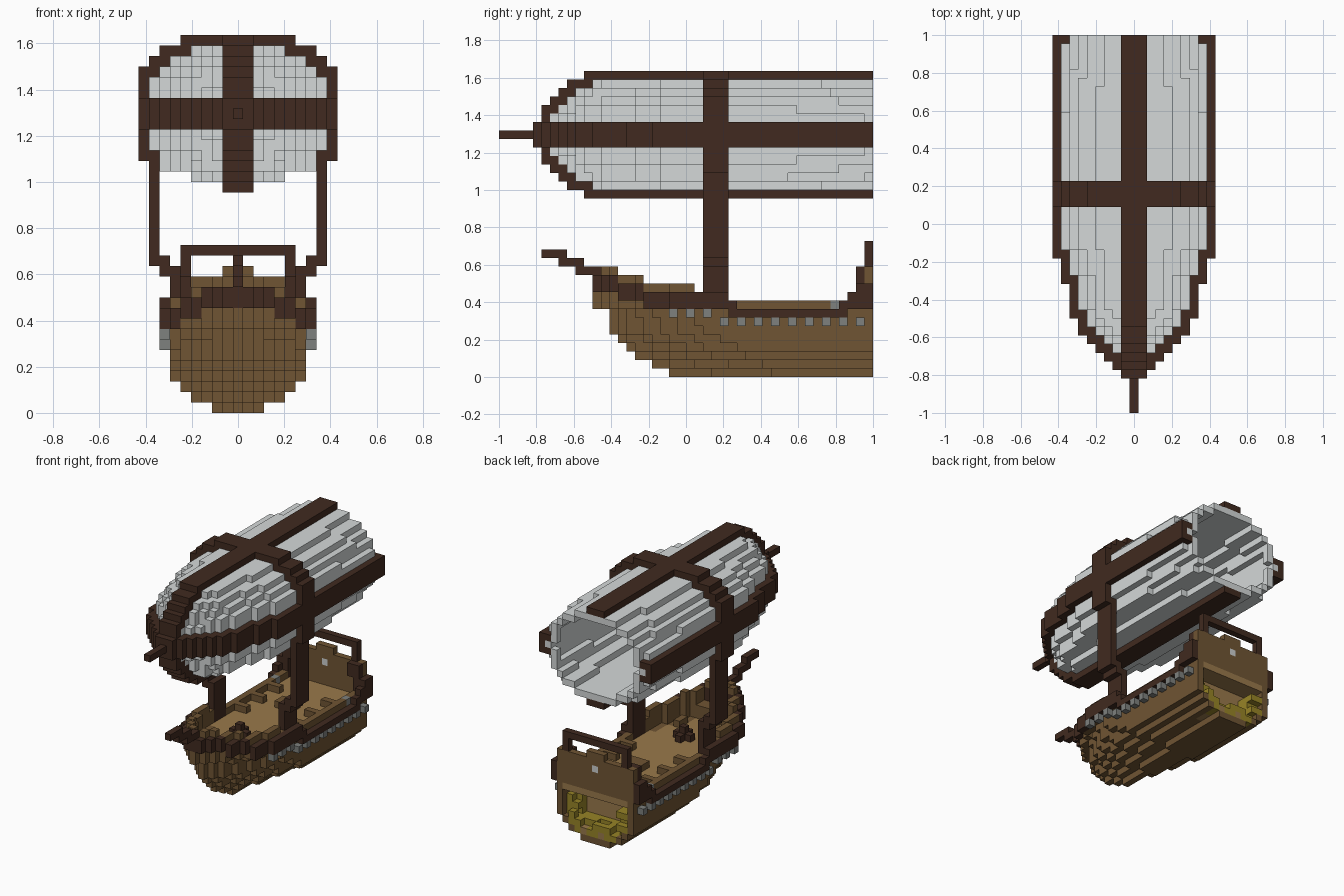
import bpy, bmesh, random
from itertools import product

cube = bpy.data.objects.get("Cube")
if cube:
    bpy.data.objects.remove(cube, do_unlink=True)

V = 1 / 22            # block size
LEN, MID = 44, 28     # blocks along y, balloon centre height
random.seed(4)


def material(name, rgb):
    m = bpy.data.materials.new(name)
    m.use_nodes = True
    m.diffuse_color = (*rgb, 1)
    m.node_tree.nodes["Principled BSDF"].inputs["Base Color"].default_value = (*rgb, 1)
    return m


dark = material("dark_timber", (0.052, 0.023, 0.014))
brown = material("hull_brown", (0.16, 0.09, 0.033))
tan = material("deck_tan", (0.32, 0.19, 0.07))
cloth = material("balloon_cloth", (0.66, 0.69, 0.69))
iron = material("cannon_grey", (0.21, 0.22, 0.21))
gold = material("stern_gold", (0.31, 0.23, 0.02))
glass = material("lamp_white", (0.6, 0.62, 0.62))

parts = {"balloon": cloth, "balloon_straps": dark, "balloon_ring": dark, "nose_spike": dark,
         "support_struts": dark, "hull": brown, "deck": tan, "rail": dark, "bowsprit": dark,
         "cannons": iron, "stern_panel": brown, "stern_frame": dark, "stern_treasure": gold,
         "stern_lamp": glass, "capstan": dark, "deck_boxes": brown}
grid = {}


def put(part, xs, ys, zs, mirror=False):
    for x, y, z in product(xs, ys, zs):
        grid[x, y, z] = part
        if mirror:
            grid[-x, y, z] = part


def step(y, starts):
    """Count how many of the ascending step positions y has passed."""
    return sum(y >= s for s in starts)


# Balloon envelope: stepped outer half width and half height along y
def outer_x(y):
    return step(y, (4, 5, 6, 7, 8, 9, 11, 15, 18))


def outer_z(y):
    return 1 + 2 * step(y, (5,)) + step(y, (6, 7, 8, 10))


def in_balloon(x, y, z):
    if y < 6 or y >= LEN:
        return y >= LEN
    a, b = outer_x(y - 1) - 0.5, outer_z(y - 1) - 0.5
    power = 2.6 - 0.06 * max(0, y - 33)      # rounder toward the open end
    if y == LEN - 1:
        a -= 0.5
    dz = abs(z - MID)
    if z == MID - 5:
        dz = 4.5
    return (abs(x) / a) ** power + (dz / b) ** power <= 1


SIDES = ((1, 0), (-1, 0), (0, 1), (0, -1))
for x, y, z in product(range(-9, 10), range(4, LEN), range(21, 36)):
    dz = abs(z - MID)
    if in_balloon(x, y, z):
        around = [in_balloon(x + i, y, z + k) for i, k in SIDES]
        if not all(around) or not in_balloon(x, y - 1, z) or not in_balloon(x, y + 1, z):
            grid[x, y, z] = "balloon"
    elif (abs(x) <= 1 and dz <= outer_z(y)) or (dz <= 1 and abs(x) <= outer_x(y)):
        grid[x, y, z] = "balloon_straps"
    elif 24 <= y <= 26 and z >= 24 and any(
            in_balloon(x + i, y, z + k) for i, k in product((-1, 0, 1), repeat=2)):
        grid[x, y, z] = "balloon_ring"
put("nose_spike", [0], range(4), [MID])


# Hull: pointed plan that shortens and narrows toward the keel
def half_width(y, z):
    cap = (2, 4, 5, 6)[min(z, 3)]
    start = (20, 18, 16, 15, 14, 13, 13, 13, 11)[min(z, 8)]
    if y < start:
        return -1
    length = 20 - min(z, 8)
    t = max(0, start + length - 1 - y) / length
    return int((cap + 0.5) * (1 - t ** 1.7))


def bulwark_top(y):
    return 11 + step(y, (12,)) - step(y, (14, 17, 23, 27))


for y in range(11, LEN):
    for z in range(bulwark_top(y) + 1):
        w = half_width(y, z)
        for x in range(-w, w + 1):
            edge = abs(x) == w or abs(x) > half_width(y - 1, z)
            if z < 7 or edge or (y < 16 and z < 10):
                grid[x, y, z] = "hull"
            elif z == 7:
                grid[x, y, z] = "deck"

# Open stern cavity lined with gold
for y, z in product(range(40, LEN), range(1, 7)):
    w = half_width(y, z) - 1
    for x in range(-w, w + 1):
        lining = abs(x) >= w - 1 or z <= 2
        if y == 40:
            grid[x, y, z] = "deck"
        elif lining and z <= 5 and random.random() < 0.85 - 0.15 * (y - 41):
            grid[x, y, z] = "stern_treasure"
        elif z == 1:
            grid[x, y, z] = "deck"
        else:
            grid.pop((x, y, z), None)


# Rail follows the sheer, one block outside the hull
def rail_rows(y):
    if y < 27:
        low = 10 - step(y, (14, 17))
        return (low, low + 1)
    return ((7, 8), (7,), (7, 8), (8, 9), (8, 9, 10))[step(y, (28, 40, 41, 42))]


for y in range(11, LEN):
    for z in rail_rows(y):
        w = half_width(y, 8)
        ahead = half_width(y + 1, 8)
        for x in range(-7, 8):
            if w < abs(x) <= max(w + 1, ahead) or (y < 14 and grid.get((x, y, z)) == "hull"):
                grid[x, y, z] = "rail"

# Bowsprit
for ys, z in ((range(5, 8), 14), (range(7, 10), 13), (range(9, 12), 12)):
    put("bowsprit", [0], ys, [z])

# Struts stepping from the ring down to the rail
for x, zs in ((8, range(14, 25)), (7, range(13, 15)), (6, range(8, 14))):
    put("support_struts", [x], range(24, 27), zs, True)

# Cannons below the rail
put("cannons", [7], range(20, 25, 2), [7], True)
put("cannons", [7], range(26, LEN, 2), [6], True)
put("cannons", [6], [39], [8], True)

# Stern panel, lamp and frame
put("stern_panel", range(-6, 7), [43], range(8, 13))
put("stern_panel", range(-1, 2), [43], [13])
put("stern_lamp", [0], [43], [11])
put("stern_frame", [6], [42], range(8, 13), True)
put("stern_frame", [5], [42], range(11, 13), True)
put("stern_frame", [5], [43], range(13, 16), True)
put("stern_frame", range(-5, 6), [43], [15])

# Deck fittings
put("capstan", [0], range(21, 24), [8])
put("capstan", [1], [22], [8], True)
put("capstan", [0], [22], [9])
put("deck_boxes", [4, 5], range(29, 41, 4), [8], True)
put("deck_boxes", [-1, 0, 1], [33, 34], [8])
put("deck_boxes", [3], [18, 19], [8], True)


# Skin each part with its exposed block faces only
def build(part, mat):
    bm = bmesh.new()
    corners = {}

    def corner(p):
        if p not in corners:
            x, y, z = p
            corners[p] = bm.verts.new(((x - 0.5) * V, y * V - 1, z * V))
        return corners[p]

    for cell in [c for c, name in grid.items() if name == part]:
        for axis, side in product(range(3), (0, 1)):
            beside = list(cell)
            beside[axis] += 2 * side - 1
            if tuple(beside) in grid:
                continue
            loop = []
            for u, v in ((0, 0), (1, 0), (1, 1), (0, 1)):
                p = list(cell)
                p[axis] += side
                p[(axis + 1) % 3] += u
                p[(axis + 2) % 3] += v
                loop.append(corner(tuple(p)))
            bm.faces.new(loop if side else loop[::-1])
    mesh = bpy.data.meshes.new(part)
    bm.to_mesh(mesh)
    bm.free()
    mesh.materials.append(mat)
    bpy.context.collection.objects.link(bpy.data.objects.new(part, mesh))


for part, mat in parts.items():
    build(part, mat)
